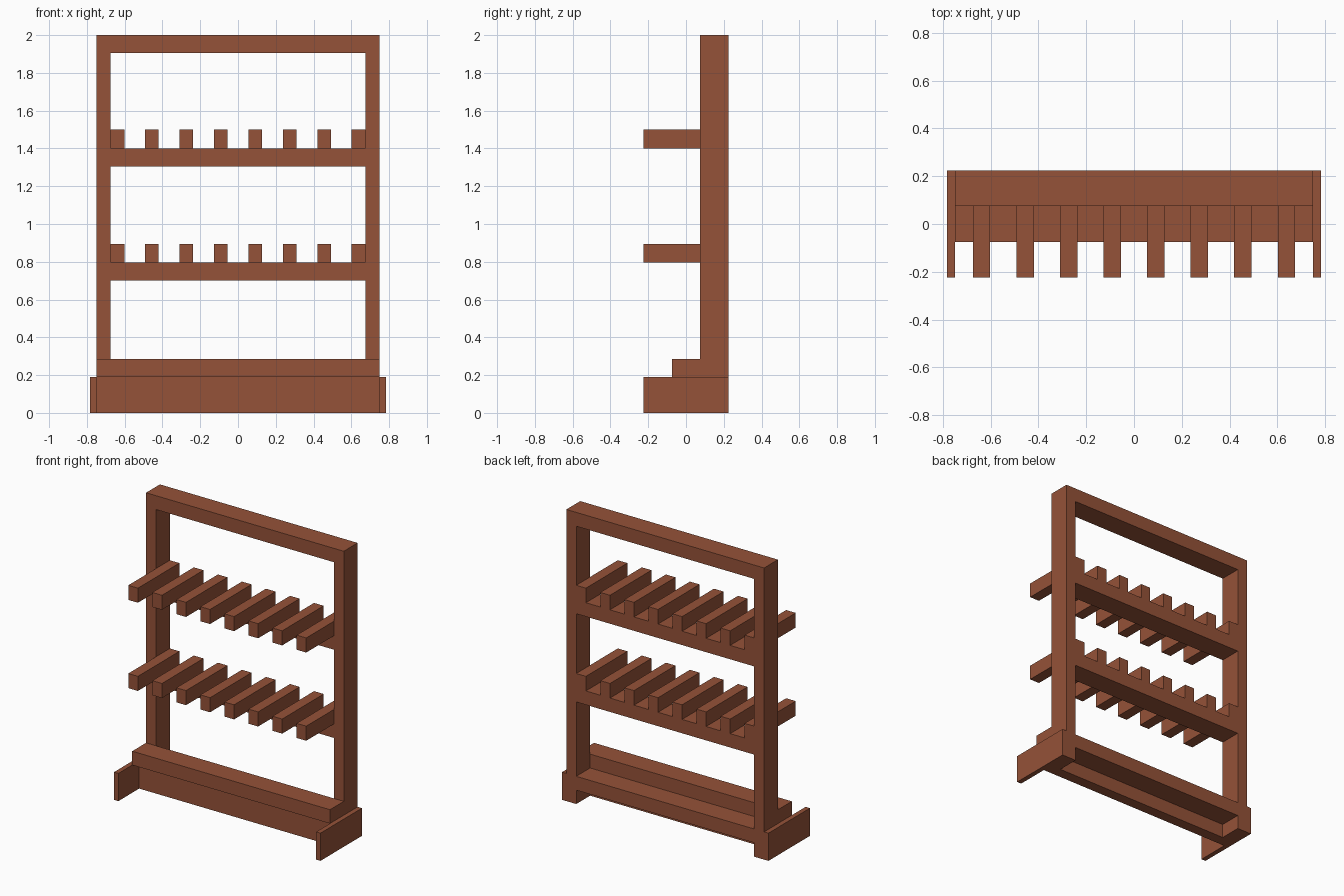
import bpy
import bmesh

cube = bpy.data.objects.get("Cube")
if cube:
    bpy.data.objects.remove(cube, do_unlink=True)

wood = bpy.data.materials.new("reddish_brown_wood")
wood.use_nodes = True
colour = (0.30, 0.085, 0.04, 1)
wood.diffuse_color = colour
wood.node_tree.nodes["Principled BSDF"].inputs["Base Color"].default_value = colour


def box(name, x, y, z):
    """Box spanning the given (low, high) ranges."""
    bm = bmesh.new()
    bmesh.ops.create_cube(bm, size=1)
    for v in bm.verts:
        for i, (low, high) in enumerate((x, y, z)):
            v.co[i] = high if v.co[i] > 0 else low
    mesh = bpy.data.meshes.new(name)
    bm.to_mesh(mesh)
    bm.free()
    mesh.materials.append(wood)
    obj = bpy.data.objects.new(name, mesh)
    bpy.context.collection.objects.link(obj)
    return obj


HALF = 0.75           # outer half width of the frame
INNER = 0.675         # half width of the opening
DEPTH = (0.075, 0.225)
FULL = (-0.225, 0.225)
RAIL = 0.095          # rail thickness
FOOT = 0.19           # foot height
inside = (-INNER, INNER)

# Posts and side feet, mirrored
for side, s in (("left", 1), ("right", -1)):
    box(side + "_post", sorted((s * INNER, s * HALF)), DEPTH, (0, 2))
    box(side + "_foot", sorted((s * HALF, s * 0.783)), FULL, (0, FOOT))

# Cross rails between the posts
for name, top in (("bottom", FOOT), ("lower", 0.795), ("upper", 1.4), ("top", 2)):
    box(name + "_rail", inside, DEPTH, (top - RAIL, top))

# Stepped front of the base
box("front_ledge", (-HALF, HALF), (-0.075, 0.075), (FOOT, FOOT + RAIL))
box("kick_board", (-HALF, HALF), (0, 0.075), (0, FOOT))

# Two rows of pegs resting on the middle rails
PEGS, WIDTH = 8, 0.073
step = (2 * INNER - WIDTH) / (PEGS - 1)
for row, z in (("lower", 0.795), ("upper", 1.4)):
    for i in range(PEGS):
        x = -INNER + i * step
        box(f"{row}_peg_{i + 1}", (x, x + WIDTH), FULL, (z, z + 0.1))
